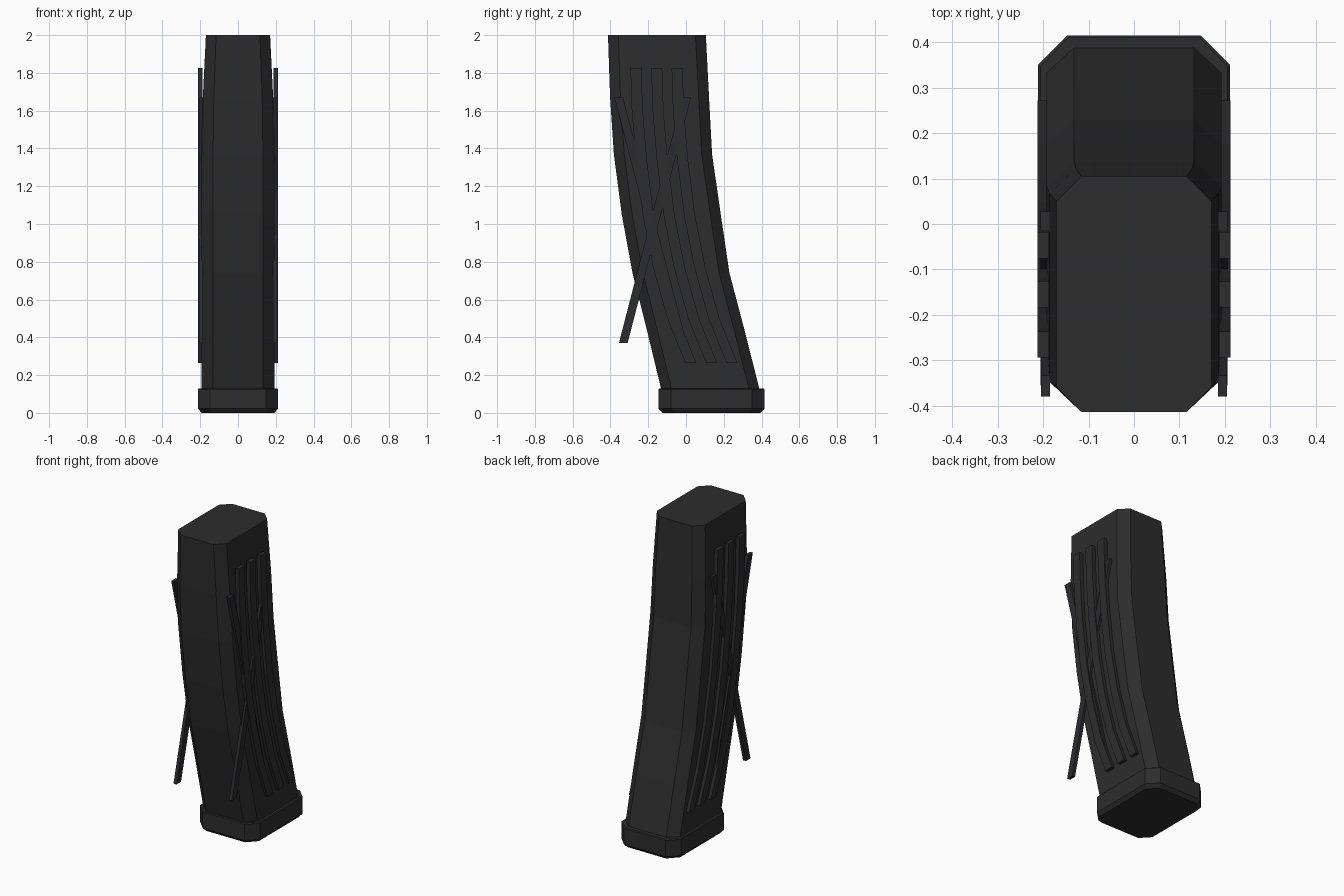
import bpy, bmesh

if "Cube" in bpy.data.objects:
    bpy.data.objects.remove(bpy.data.objects["Cube"])


def material(name, rgb):
    m = bpy.data.materials.new(name)
    m.diffuse_color = (*rgb, 1)
    m.use_nodes = True
    m.node_tree.nodes["Principled BSDF"].inputs["Base Color"].default_value = m.diffuse_color
    return m


BLACK = material("dark grey polymer", (0.026, 0.026, 0.026))
STEEL = material("dark blue grey", (0.025, 0.025, 0.030))


def loft(name, rings, mat):
    """Skin a stack of equal-sized rings and cap both ends."""
    bm = bmesh.new()
    rows = [[bm.verts.new(p) for p in ring] for ring in rings]
    n = len(rows[0])
    for a, b in zip(rows, rows[1:]):
        for i in range(n):
            j = (i + 1) % n
            bm.faces.new((a[i], a[j], b[j], b[i]))
    bm.faces.new(rows[0][::-1])
    bm.faces.new(rows[-1])
    bmesh.ops.recalc_face_normals(bm, faces=bm.faces)
    me = bpy.data.meshes.new(name)
    bm.to_mesh(me)
    bm.free()
    me.materials.append(mat)
    ob = bpy.data.objects.new(name, me)
    bpy.context.collection.objects.link(ob)
    return ob


def octagon(z, y0, y1, w, flat, dy):
    """Rectangle with cut corners: half width w, end faces of half width flat."""
    return [(-flat, y0, z), (flat, y0, z), (w, y0 + dy, z), (w, y1 - dy, z),
            (flat, y1, z), (-flat, y1, z), (-w, y1 - dy, z), (-w, y0 + dy, z)]


def side_bar(name, path, width, x0, x1, mat):
    """Flat bar following (y, z) points, one on each side."""
    for label, s in (("right", 1), ("left", -1)):
        rings = [[(s * x0, y - width / 2, z), (s * x1, y - width / 2, z),
                  (s * x1, y + width / 2, z), (s * x0, y + width / 2, z)]
                 for y, z in path]
        loft(f"{name}_{label}", rings, mat)


# Curved body: z, front y, back y, half width, half end face
body = [(0.12, -0.13, 0.39, 0.192, 0.132), (0.43, -0.205, 0.312, 0.192, 0.132),
        (0.74, -0.283, 0.23, 0.192, 0.132), (1.05, -0.34, 0.184, 0.192, 0.132),
        (1.37, -0.382, 0.138, 0.192, 0.132), (1.67, -0.402, 0.122, 0.186, 0.128),
        (2.0, -0.413, 0.105, 0.17, 0.116)]
loft("magazine_body", [octagon(z, a, b, w, f, 0.055) for z, a, b, w, f in body], BLACK)

# Base plate with a bevelled bottom rim
loft("base_plate", [octagon(0, -0.125, 0.395, 0.193, 0.137, 0.06),
                    octagon(0.022, -0.145, 0.415, 0.211, 0.147, 0.065),
                    octagon(0.125, -0.145, 0.415, 0.211, 0.147, 0.065),
                    octagon(0.13, -0.14, 0.41, 0.206, 0.144, 0.064)], BLACK)

# Three raised curved ribs per side
curve = [(0.29, 0.265), (0.195, 0.5), (0.12, 0.77), (0.065, 1.05),
         (0.028, 1.35), (0.007, 1.6), (0, 1.825)]
for i, y in enumerate((-0.265, -0.155, -0.047)):
    side_bar(f"rib_{i + 1}", [(y + dy, z) for dy, z in curve], 0.058, 0.187, 0.212, BLACK)

# Crossed thin strips under the ribs
side_bar("strip_leaning_back", [(-0.332, 0.37), (0.004, 1.67)], 0.046, 0.185, 0.206, STEEL)
side_bar("strip_leaning_front", [(-0.02, 0.37), (-0.356, 1.67)], 0.046, 0.185, 0.205, STEEL)
